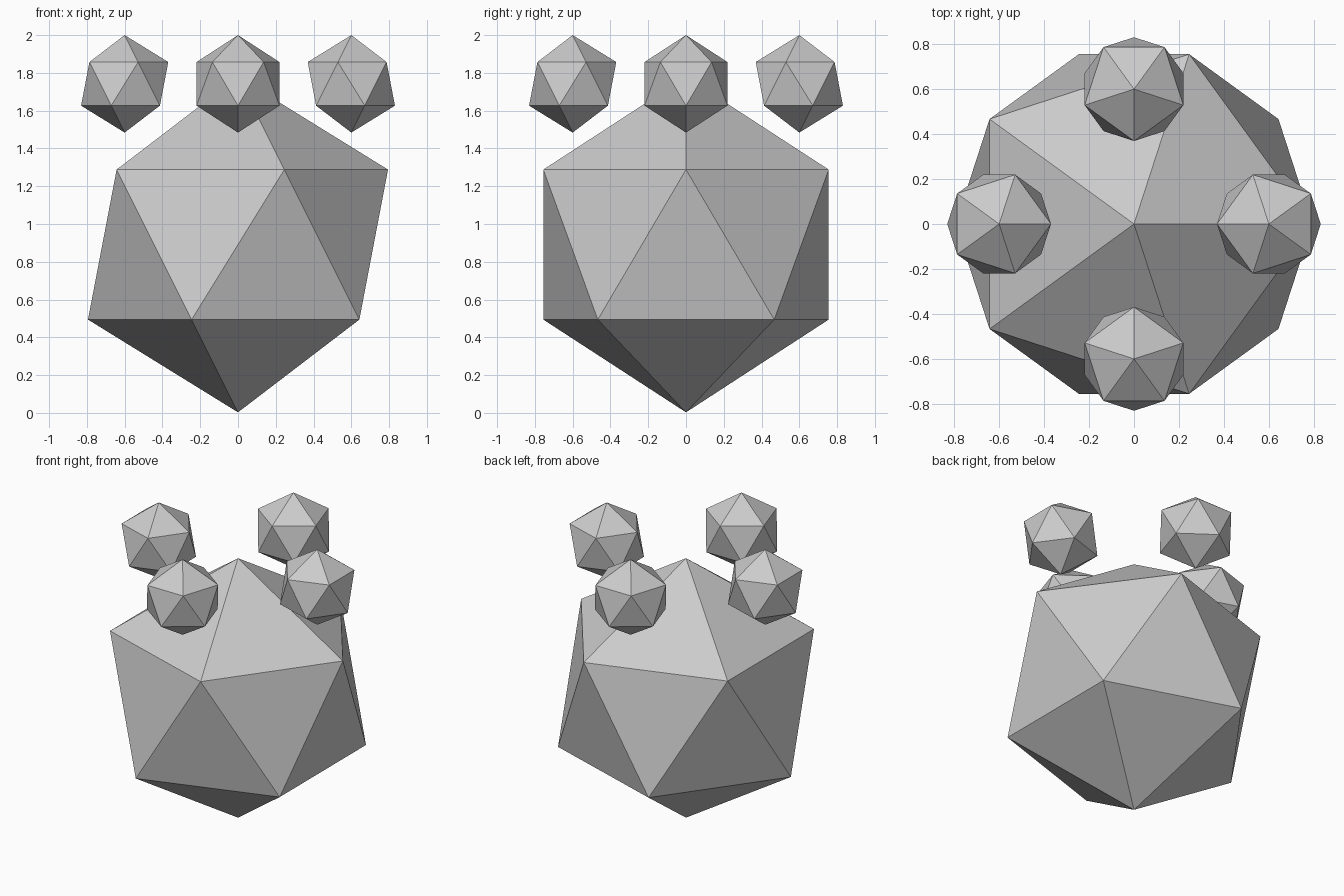
import bpy
from math import pi, cos, sin

if "Cube" in bpy.data.objects:
    bpy.data.objects.remove(bpy.data.objects["Cube"])


def ball(name, radius, location, turn=0.0):
    """Flat-shaded 20-sided ball with a vertex at top and bottom."""
    bpy.ops.mesh.primitive_ico_sphere_add(
        subdivisions=1, radius=radius, location=location, rotation=(0, 0, turn))
    bpy.context.object.name = name


# Large body resting on its lowest point
ball("body", 0.888, (0, 0, 0.891))

# Four small balls around the top, each turned to face the centre
for i, side in enumerate(("right", "back", "left", "front")):
    a = i * pi / 2
    ball(f"{side}_small_ball", 0.258, (0.6 * cos(a), 0.6 * sin(a), 1.742), a - pi)
